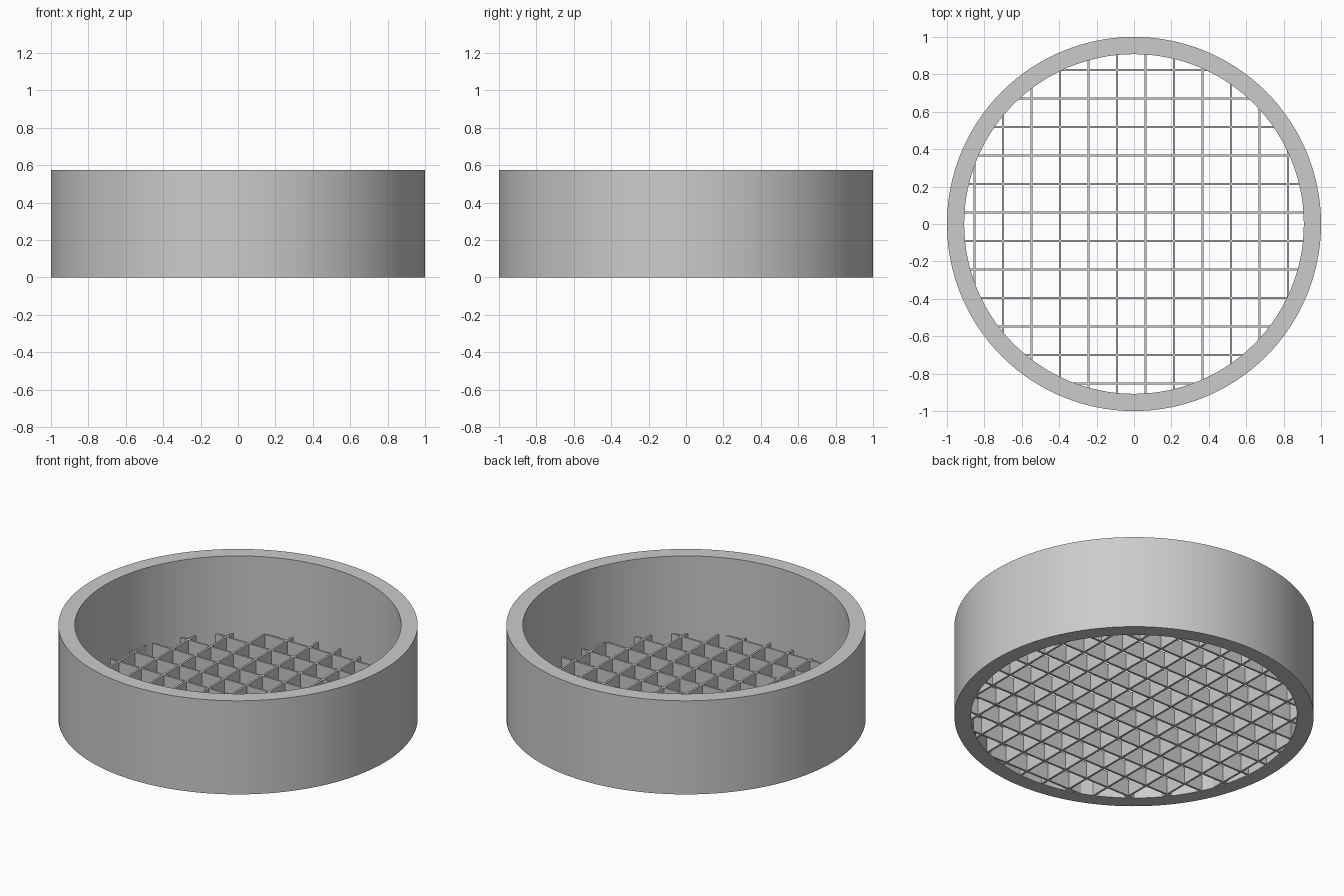
import bpy, bmesh, math

if "Cube" in bpy.data.objects:
    bpy.data.objects.remove(bpy.data.objects["Cube"])

R_OUT, R_IN, HEIGHT = 1.0, 0.908, 0.575
BAR_H, BAR_T = 0.10, 0.012
START, STEP, COUNT = -0.853, 0.1524, 12

grey = bpy.data.materials.new("plain grey")
grey.diffuse_color = (0.6, 0.6, 0.6, 1)
grey.use_nodes = True
grey.node_tree.nodes["Principled BSDF"].inputs["Base Color"].default_value = grey.diffuse_color


def add_object(name, bm):
    bmesh.ops.recalc_face_normals(bm, faces=bm.faces)
    mesh = bpy.data.meshes.new(name)
    bm.to_mesh(mesh)
    bm.free()
    mesh.materials.append(grey)
    obj = bpy.data.objects.new(name, mesh)
    bpy.context.collection.objects.link(obj)
    return obj


# Round wall: rectangular profile swept around z
bm = bmesh.new()
N = 128
profile = [(R_IN, 0), (R_OUT, 0), (R_OUT, HEIGHT), (R_IN, HEIGHT)]
rings = []
for i in range(N):
    a = 2 * math.pi * i / N
    rings.append([bm.verts.new((r * math.cos(a), r * math.sin(a), z)) for r, z in profile])
for i in range(N):
    p, q = rings[i], rings[(i + 1) % N]
    for k in range(4):
        m = (k + 1) % 4
        bm.faces.new((p[k], q[k], q[m], p[m]))
wall = add_object("round_wall", bm)
bpy.context.view_layer.objects.active = wall
wall.select_set(True)
bpy.ops.object.shade_smooth_by_angle(angle=math.radians(30))


# Mesh bars: upright slats whose ends follow the inside of the wall
def add_bars(name, along_x):
    bm = bmesh.new()
    reach = R_IN + 0.001
    for i in range(COUNT):
        c = START + i * STEP
        outline = []
        for side, end in ((-1, -1), (-1, 1), (1, 1), (1, -1)):
            d = c + side * BAR_T / 2
            e = end * math.sqrt(reach ** 2 - d ** 2)
            outline.append((e, d) if along_x else (d, e))
        low = [bm.verts.new((x, y, 0)) for x, y in outline]
        top = [bm.verts.new((x, y, BAR_H)) for x, y in outline]
        bm.faces.new(low[::-1])
        bm.faces.new(top)
        for k in range(4):
            m = (k + 1) % 4
            bm.faces.new((low[k], low[m], top[m], top[k]))
    add_object(name, bm)


add_bars("cross_bars", True)
add_bars("lengthwise_bars", False)
